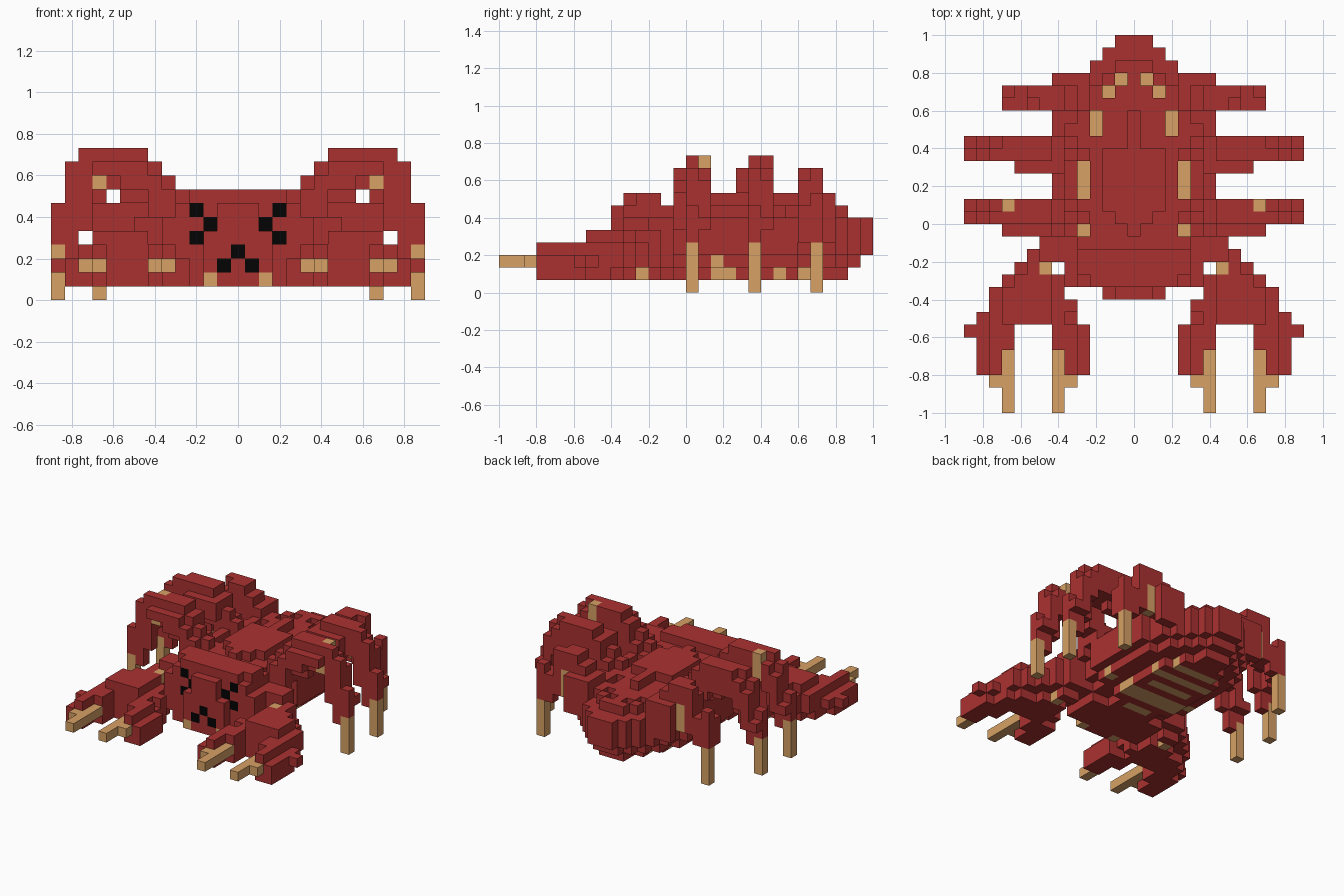
import bpy, bmesh

if "Cube" in bpy.data.objects:
    bpy.data.objects.remove(bpy.data.objects["Cube"], do_unlink=True)

U = 1 / 15  # size of one block
RED, TAN, BLACK = 0, 1, 2


def material(name, rgb):
    m = bpy.data.materials.new(name)
    m.use_nodes = True
    m.diffuse_color = (*rgb, 1)
    bsdf = m.node_tree.nodes["Principled BSDF"]
    bsdf.inputs["Base Color"].default_value = (*rgb, 1)
    bsdf.inputs["Roughness"].default_value = 0.9
    return m


MATS = [material("shell red", (0.40, 0.031, 0.030)),
        material("claw tan", (0.68, 0.355, 0.13)),
        material("eye black", (0.001, 0.001, 0.001))]

parts = {}


def fill(part, xs, ys, zs, mat=RED):
    """Fill a box of blocks, both ends included; None carves it out."""
    cells = parts.setdefault(part, {})
    for i in range(xs[0], xs[1] + 1):
        for j in range(ys[0], ys[1] + 1):
            for k in range(zs[0], zs[1] + 1):
                if mat is None:
                    cells.pop((i, j, k), None)
                else:
                    cells[i, j, k] = mat


def wide(part, w, ys, zs, mat=RED):
    """Fill a box centred on x = 0 with half width w."""
    fill(part, (-w, w), ys, zs, mat)


def pair(part, xs, ys, zs, mat=RED):
    """Fill a box on the left and its mirror on the right."""
    fill("left_" + part, xs, ys, zs, mat)
    fill("right_" + part, (-xs[1], -xs[0]), ys, zs, mat)


def spots(part, i, ys, zs, mat):
    """Recolour or carve mirrored blocks of a central part."""
    for s in (-i, i):
        fill(part, (s, s), ys, zs, mat)


# Abdomen: layers of half widths running from front to back
base = [5, 5, 6, 6, 6, 6, 6, 6, 6, 6, 5, 5, 4, 3, 2, 1]
shrink = {1: 3, 2: 1, 3: 0, 4: 0, 5: 0}
last = {1: 27, 2: 28, 3: 29, 4: 29, 5: 29}
for k, d in shrink.items():
    for n, w in enumerate(base):
        if 14 + n <= last[k]:
            wide("abdomen", max(w - d, 1), (14 + n, 14 + n), (k, k))
for n, w in enumerate([5, 5, 5, 5, 5, 5, 5, 5, 5, 4, 4, 3, 2, 1]):
    wide("abdomen", w, (14 + n, 14 + n), (6, 6))

# Ring of sunken tan marks around the back
for i, j0, j1 in ((4, 14, 14), (4, 16, 19), (4, 21, 21), (3, 22, 23),
                  (2, 25, 25), (1, 26, 26)):
    spots("abdomen", i, (j0, j1), (6, 6), None)
    spots("abdomen", i, (j0, j1), (5, 5), TAN)

# Raised plate on the back
for w, j0, j1 in ((0, 14, 14), (1, 15, 15), (2, 16, 20), (0, 21, 23)):
    wide("back_plate", w, (j0, j1), (7, 7))

# Belly: tan bands across the keel and tan marks on the flanks
for w, j in ((1, 15), (3, 17), (3, 18), (2, 20), (3, 22), (2, 24)):
    wide("abdomen", w, (j, j), (1, 1), TAN)
spots("abdomen", 5, (17, 17), (2, 2), TAN)

# Head with a stepped snout
wide("head", 4, (10, 13), (1, 1))
wide("head", 5, (10, 13), (2, 5))
wide("head", 4, (10, 13), (6, 6))
wide("head", 4, (11, 12), (7, 7))
wide("head", 3, (10, 10), (7, 7))
wide("head", 2, (9, 9), (1, 4))
wide("head", 1, (9, 9), (5, 6))
spots("head", 2, (9, 9), (1, 1), TAN)
for i, j, k in ((3, 10, 6), (2, 10, 5), (3, 10, 4), (0, 9, 3), (1, 9, 2)):
    spots("head", i, (j, j), (k, k), BLACK)

# Front and middle legs: arched columns of (x, lowest, highest), with a
# slimmer second row behind
arch = ((4, 4, 7), (5, 5, 8), (6, 6, 9), (7, 7, 10), (8, 7, 10), (9, 8, 10),
        (10, 8, 10), (11, 5, 10), (12, 3, 9), (13, 4, 6))
arch_rear = ((4, 4, 6), (5, 5, 7), (6, 6, 9), (7, 7, 10), (8, 8, 10),
             (9, 8, 10), (10, 8, 10), (11, 7, 9), (12, 5, 8), (13, 5, 5))
for name, j in (("front_leg", 15), ("middle_leg", 20)):
    for row, columns in ((j, arch), (j + 1, arch_rear)):
        for i, lo, hi in columns:
            pair(name, (i, i), (row, row), (lo, hi))
    pair(name, (13, 13), (j, j), (0, 3), TAN)
pair("front_leg", (7, 10), (14, 14), (9, 9))
pair("front_leg", (6, 8), (14, 14), (8, 8))
pair("front_leg", (5, 6), (14, 14), (5, 7))
pair("front_leg", (10, 10), (15, 15), (8, 8), TAN)
pair("front_leg", (10, 10), (16, 16), (8, 10), TAN)
pair("middle_leg", (6, 9), (19, 19), (8, 9))

# Hind legs, shorter and lower
hind = ((4, 4, 7), (5, 4, 8), (6, 5, 9), (7, 5, 9), (8, 5, 9), (9, 4, 6),
        (10, 4, 7))
hind_fore = ((4, 4, 7), (5, 4, 8), (6, 6, 9), (7, 6, 9), (8, 5, 8), (9, 5, 6),
             (10, 4, 6))
for row, columns in ((24, hind_fore), (25, hind)):
    for i, lo, hi in columns:
        pair("hind_leg", (i, i), (row, row), (lo, hi))
pair("hind_leg", (4, 6), (26, 26), (4, 7))
pair("hind_leg", (7, 7), (25, 25), (5, 7), TAN)
pair("hind_leg", (10, 10), (25, 25), (0, 3), TAN)

# Pincer arms: rows of (x from, x to, y row, lowest, highest)
for i0, i1, j, lo, hi in ((5, 7, 13, 2, 5), (6, 8, 12, 2, 4), (6, 7, 12, 1, 5),
                          (7, 9, 11, 2, 3), (7, 8, 11, 4, 4), (6, 10, 10, 2, 3),
                          (6, 8, 10, 1, 1), (7, 9, 10, 4, 4), (6, 11, 9, 2, 3),
                          (6, 10, 9, 1, 1), (7, 10, 9, 4, 4), (5, 11, 8, 1, 3),
                          (7, 10, 8, 4, 4), (5, 12, 7, 2, 2), (6, 11, 7, 1, 3),
                          (7, 10, 7, 4, 4)):
    pair("pincer", (i0, i1), (j, j), (lo, hi))
pair("pincer", (7, 7), (11, 11), (4, 4), TAN)
pair("pincer", (7, 7), (11, 11), (1, 1), TAN)

# Pincer fingers with tan tips
pair("pincer", (10, 12), (3, 6), (2, 2))
pair("pincer", (13, 13), (6, 6), (2, 2))
pair("pincer", (11, 12), (3, 6), (1, 1))
pair("pincer", (11, 11), (3, 6), (3, 3))
pair("pincer", (10, 10), (5, 6), (1, 3))
pair("pincer", (4, 6), (3, 6), (2, 2))
pair("pincer", (4, 5), (3, 6), (1, 1))
pair("pincer", (5, 5), (3, 6), (3, 3))
pair("pincer", (6, 6), (5, 6), (1, 3))
for i, side in ((10, 11), (6, 5)):
    pair("pincer", (i, i), (0, 4), (2, 2), TAN)
    pair("pincer", (min(i, side), max(i, side)), (2, 2), (2, 2), TAN)

# The four corners of each outward face of a block
SIDES = {(1, 0, 0): ((1, 0, 0), (1, 1, 0), (1, 1, 1), (1, 0, 1)),
         (-1, 0, 0): ((0, 1, 0), (0, 0, 0), (0, 0, 1), (0, 1, 1)),
         (0, 1, 0): ((1, 1, 0), (0, 1, 0), (0, 1, 1), (1, 1, 1)),
         (0, -1, 0): ((0, 0, 0), (1, 0, 0), (1, 0, 1), (0, 0, 1)),
         (0, 0, 1): ((0, 0, 1), (1, 0, 1), (1, 1, 1), (0, 1, 1)),
         (0, 0, -1): ((0, 1, 0), (1, 1, 0), (1, 0, 0), (0, 0, 0))}

# Give every block to one part only, then skin the exposed sides
taken = set()
for cells in parts.values():
    for c in [c for c in cells if c in taken]:
        del cells[c]
    taken.update(cells)

for name, cells in parts.items():
    bm = bmesh.new()
    for (i, j, k), mat in cells.items():
        for (dx, dy, dz), corners in SIDES.items():
            if (i + dx, j + dy, k + dz) in taken:
                continue
            face = bm.faces.new([bm.verts.new(((i + a - 0.5) * U,
                                               (j + b) * U - 1, (k + c) * U))
                                 for a, b, c in corners])
            face.material_index = mat
    bmesh.ops.remove_doubles(bm, verts=bm.verts, dist=1e-4)
    mesh = bpy.data.meshes.new(name)
    bm.to_mesh(mesh)
    bm.free()
    for m in MATS:
        mesh.materials.append(m)
    bpy.context.collection.objects.link(bpy.data.objects.new(name, mesh))
